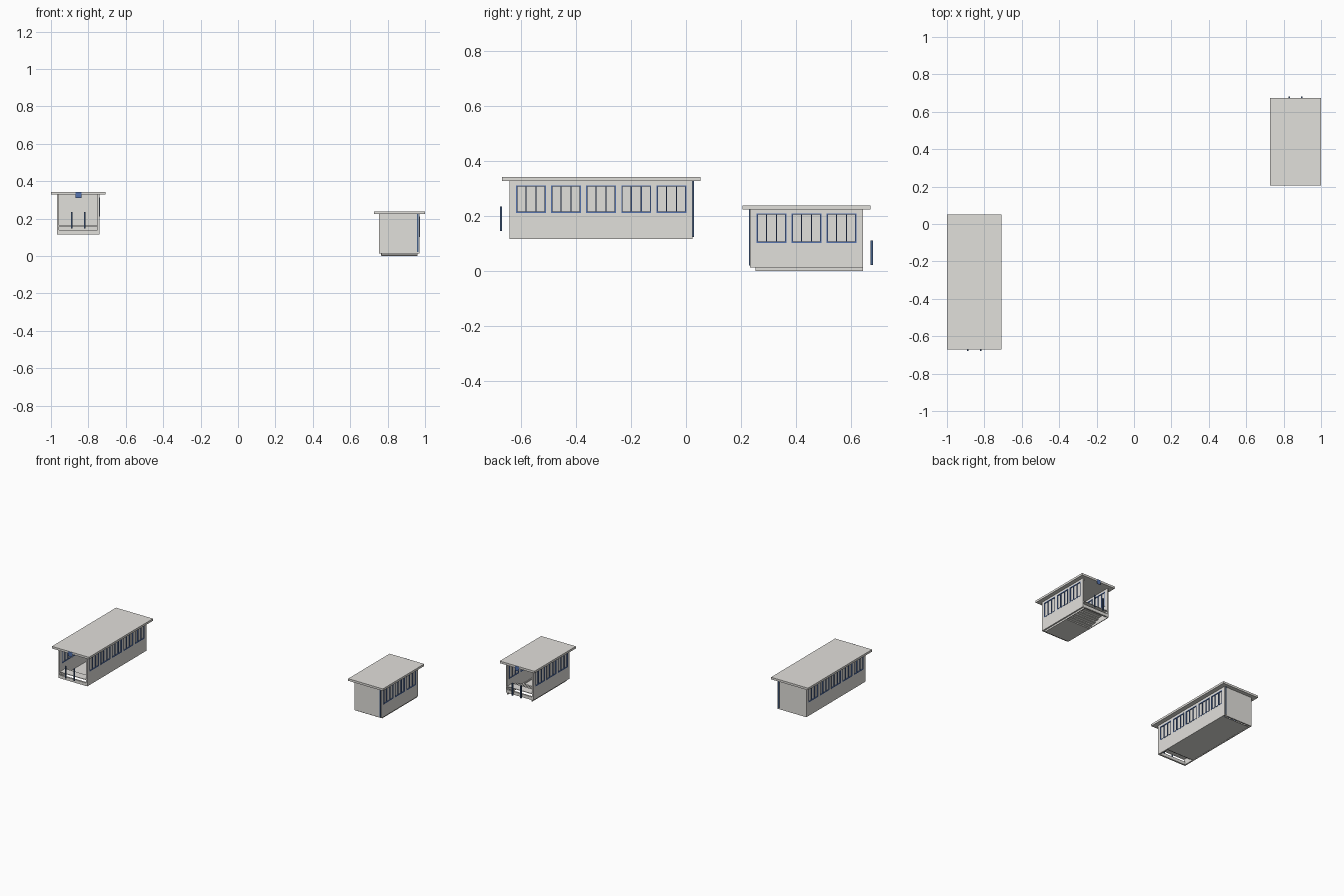
import bpy

cube = bpy.data.objects.get("Cube")
if cube:
    bpy.data.objects.remove(cube, do_unlink=True)


def material(name, rgb):
    m = bpy.data.materials.new(name)
    m.use_nodes = True
    m.diffuse_color = (*rgb, 1)
    m.node_tree.nodes["Principled BSDF"].inputs["Base Color"].default_value = (*rgb, 1)
    return m


GREY = material("warm grey concrete", (0.756, 0.742, 0.71))
BLUE = material("blue frame paint", (0.09, 0.17, 0.42))
SLATE = material("slate blue metal", (0.06, 0.12, 0.25))


def boxes(name, mat, spans):
    """One mesh made of boxes, each given as (x range, y range, z range)."""
    verts, faces = [], []
    for xs, ys, zs in spans:
        n = len(verts)
        verts += [(x, y, z) for x in xs for y in sorted(ys) for z in zs]
        quads = ((0, 1, 3, 2), (4, 6, 7, 5), (0, 4, 5, 1),
                 (2, 3, 7, 6), (0, 2, 6, 4), (1, 5, 7, 3))
        faces += [[n + i for i in q] for q in quads]
    me = bpy.data.meshes.new(name)
    me.from_pydata(verts, [], faces)
    me.materials.append(mat)
    ob = bpy.data.objects.new(name, me)
    bpy.context.collection.objects.link(ob)


def pavilion(tag, cx, half, roof_half, closed, opened, base, first, count, win_z, steps, post_z):
    """Long shelter: one end closed, the other open with steps going down inside."""
    d = 1 if opened > closed else -1
    top, t = base + 0.212, 0.01
    x0, x1 = cx - half, cx + half
    ylo, yhi = min(closed, opened), max(closed, opened)
    wz0, wz1 = win_z
    wide, pitch = 0.109, 0.128
    windows = [(first + i * pitch, first + i * pitch + wide) for i in range(count)]

    # roof slab and closed end wall
    boxes(tag + "_roof", GREY, [((cx - roof_half, cx + roof_half),
                                 (ylo - 0.028, yhi + 0.028), (top, top + 0.015))])
    boxes(tag + "_end_wall", GREY, [((x0 + t, x1 - t), (closed, closed + d * t), (base, top))])

    # side walls around the windows, with frames and thin panes
    for side, outer in (("right", x0), ("left", x1)):
        s = 1 if outer > cx else -1
        xs = sorted((outer, outer - s * t))
        edges = [ylo] + [y for w in windows for y in w] + [yhi]
        wall = [(xs, (ylo, yhi), (base, wz0)), (xs, (ylo, yhi), (wz1, top))]
        wall += [(xs, (a, b), (wz0, wz1)) for a, b in zip(edges[::2], edges[1::2])]
        boxes(f"{tag}_{side}_wall", GREY, wall)
        xf = sorted((outer + s * 0.001, outer - s * 0.011))
        xp = sorted((outer - s * 0.005, outer - s * 0.006))
        frame, panes, f = [], [], 0.005
        for a, b in windows:
            frame += [(xf, (a, b), (wz0, wz0 + f)), (xf, (a, b), (wz1 - f, wz1))]
            frame += [(xf, (a, a + f), (wz0, wz1)), (xf, (b - f, b), (wz0, wz1))]
            for k in (1, 2):
                m = a + wide * k / 3
                frame.append((xf, (m - 0.002, m + 0.002), (wz0, wz1)))
            panes.append((xp, (a, b), (wz0, wz1)))
        boxes(f"{tag}_{side}_window_frames", BLUE, frame)
        boxes(f"{tag}_{side}_window_panes", GREY, panes)

    # downpipe on the closed end
    boxes(tag + "_downpipe", SLATE, [((x1 - 0.014, x1 - 0.007),
                                      (closed - d * 0.005, closed), (base + 0.008, top))])

    # floor, thin steps and landing at the open end
    xi = (x0 + t, x1 - t)
    count_steps, low = steps
    tread, landing = 0.03, 0.03
    rise = (base + 0.046 - low) / count_steps
    foot = opened - d * (landing + tread * count_steps)
    treads = [(xi, (closed + d * 0.02, foot), (low, low + 0.004))]
    for i in range(count_steps):
        y, z = foot + d * tread * i, low + rise * (i + 1)
        depth = tread + (landing if i == count_steps - 1 else 0)
        treads.append((xi, (y, y + d * depth), (z - 0.004, z)))
        treads.append((xi, (y, y + d * 0.003), (z - rise, z)))
    boxes(tag + "_floor_and_steps", GREY, treads)
    boxes(tag + "_sill", GREY, [(xi, (opened - d * 0.012, opened), (base, base + 0.022))])
    if low < base:
        boxes(tag + "_stringers", GREY, [((x, x + 0.005), (closed + d * 0.02, opened), (low, base))
                                         for x in (xi[0], xi[1] - 0.005)])

    # posts, and a thin sign plate on the roof edge
    yp = opened + d * 0.032
    boxes(tag + "_posts", SLATE, [((cx + o - 0.004, cx + o + 0.004), (yp - 0.004, yp + 0.004),
                                   post_z) for o in (-0.034, 0.034)])
    boxes(tag + "_sign", BLUE, [((cx - 0.016, cx + 0.016),
                                 (opened + d * 0.0295, opened + d * 0.0297),
                                 (top - 0.019, top + 0.015))])


pavilion("long_shelter", -0.854, 0.114, 0.146, 0.024, -0.643, 0.116,
         -0.62, 5, (0.212, 0.312), (2, 0.117), (0.146, 0.234))
pavilion("short_shelter", 0.863, 0.108, 0.137, 0.234, 0.645, 0.012,
         0.257, 3, (0.102, 0.21), (5, 0.0), (0.022, 0.111))
